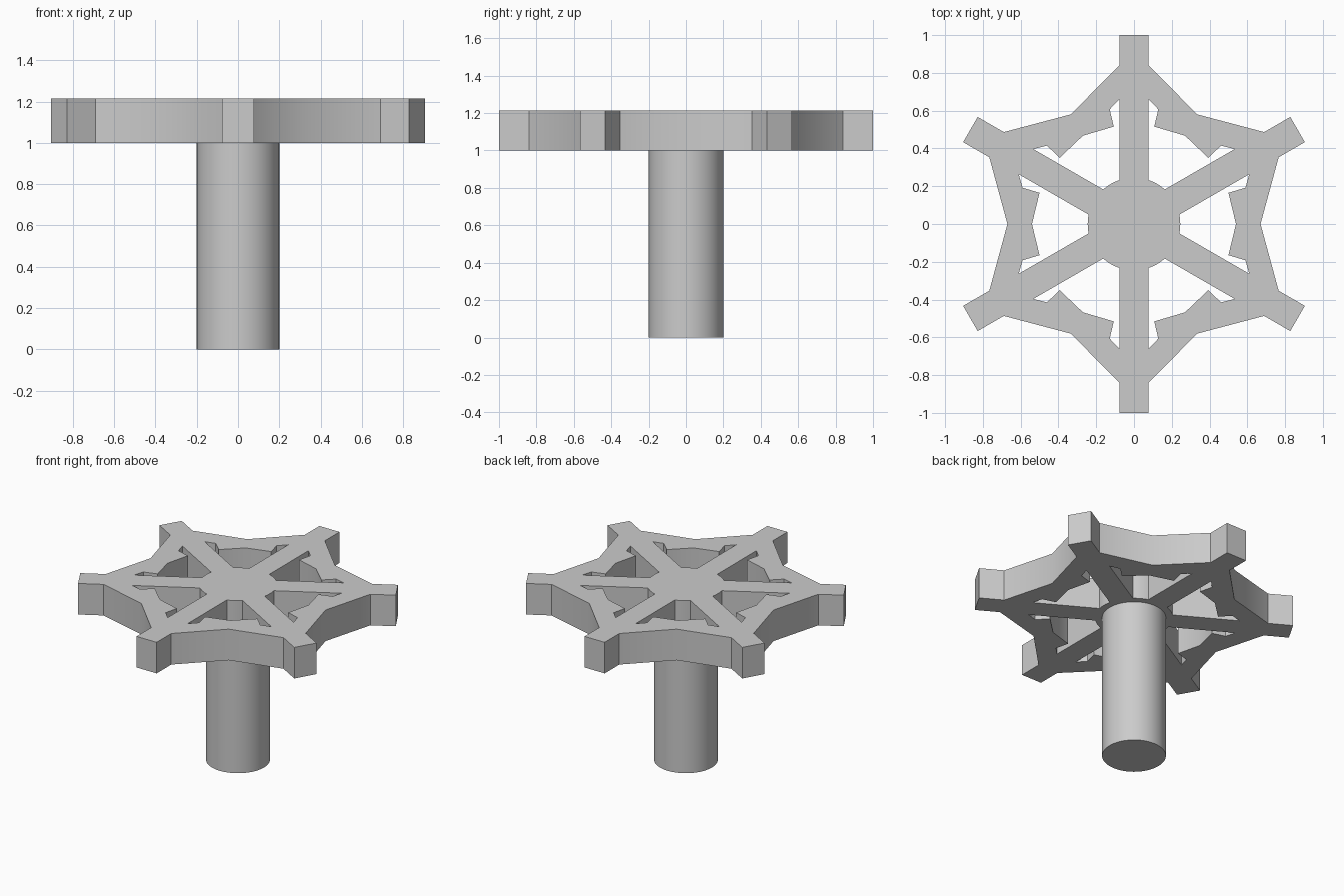
import bpy, bmesh
from math import asin, cos, sin, pi, radians, sqrt
from mathutils import Matrix, Vector

cube = bpy.data.objects.get("Cube")
if cube:
    bpy.data.objects.remove(cube, do_unlink=True)

SHAFT_R, PLATE_Z, PLATE_TOP = 0.2, 1.0, 1.215
HALF_SPOKE, HUB_R, SPOKES = 0.077, 0.245, 6

grey = bpy.data.materials.new("plain_grey")
grey.use_nodes = True
grey.diffuse_color = (0.6, 0.6, 0.6, 1)
grey.node_tree.nodes["Principled BSDF"].inputs["Base Color"].default_value = grey.diffuse_color


def finish(bm, name):
    bmesh.ops.recalc_face_normals(bm, faces=bm.faces)
    mesh = bpy.data.meshes.new(name)
    bm.to_mesh(mesh)
    bm.free()
    mesh.materials.append(grey)
    obj = bpy.data.objects.new(name, mesh)
    bpy.context.collection.objects.link(obj)
    bpy.ops.object.select_all(action="DESELECT")
    obj.select_set(True)
    bpy.context.view_layer.objects.active = obj
    bpy.ops.object.shade_smooth_by_angle(angle=radians(35))
    return obj


def turned(points, angle):
    rot = Matrix.Rotation(angle, 3, "Z")
    return [rot @ Vector((x, y, PLATE_Z)) for x, y in points]


def add_loop(bm, points):
    verts = [bm.verts.new(p) for p in points]
    return [bm.edges.new((v, verts[(i + 1) % len(verts)])) for i, v in enumerate(verts)]


# Shaft
bm = bmesh.new()
bmesh.ops.create_cone(bm, cap_ends=True, segments=64, radius1=SHAFT_R, radius2=SHAFT_R,
                      depth=PLATE_Z, matrix=Matrix.Translation((0, 0, PLATE_Z / 2)))
finish(bm, "shaft")

# Outer outline of one arm pointing along +x, ending in the notch between arms
arm = [(0.84, -HALF_SPOKE), (1.0, -HALF_SPOKE), (1.0, HALF_SPOKE), (0.84, HALF_SPOKE),
       (0.67 * cos(pi / 6), 0.67 * sin(pi / 6))]

# Opening between two spokes, centred on +x: hub arc, spoke edge, then rim hook
arc = pi / 6 - asin(HALF_SPOKE / HUB_R)
spoke_dir, spoke_side = Vector((cos(pi / 6), 0.5)), Vector((0.5, -cos(pi / 6)))
corner = spoke_dir * 0.66 + spoke_side * HALF_SPOKE
hook = [tuple(corner), (0.59, 0.192), (0.5, 0.165)]
hub_arc = [(HUB_R * cos(a), HUB_R * sin(a)) for a in (-arc + arc * i / 3 for i in range(7))]
opening = hub_arc + hook + [(0.54, 0)] + [(x, -y) for x, y in reversed(hook)]

# Spoked wheel plate
bm = bmesh.new()
step = 2 * pi / SPOKES
outline = [p for i in range(SPOKES) for p in turned(arm, pi / 2 + i * step)]
edges = add_loop(bm, outline)
for i in range(SPOKES):
    edges += add_loop(bm, turned(opening, i * step))
bmesh.ops.triangle_fill(bm, use_beauty=True, use_dissolve=False, edges=edges, normal=(0, 0, 1))
result = bmesh.ops.extrude_face_region(bm, geom=bm.faces[:], use_keep_orig=True)
top = [g for g in result["geom"] if isinstance(g, bmesh.types.BMVert)]
bmesh.ops.translate(bm, verts=top, vec=(0, 0, PLATE_TOP - PLATE_Z))
finish(bm, "spoked_wheel")
